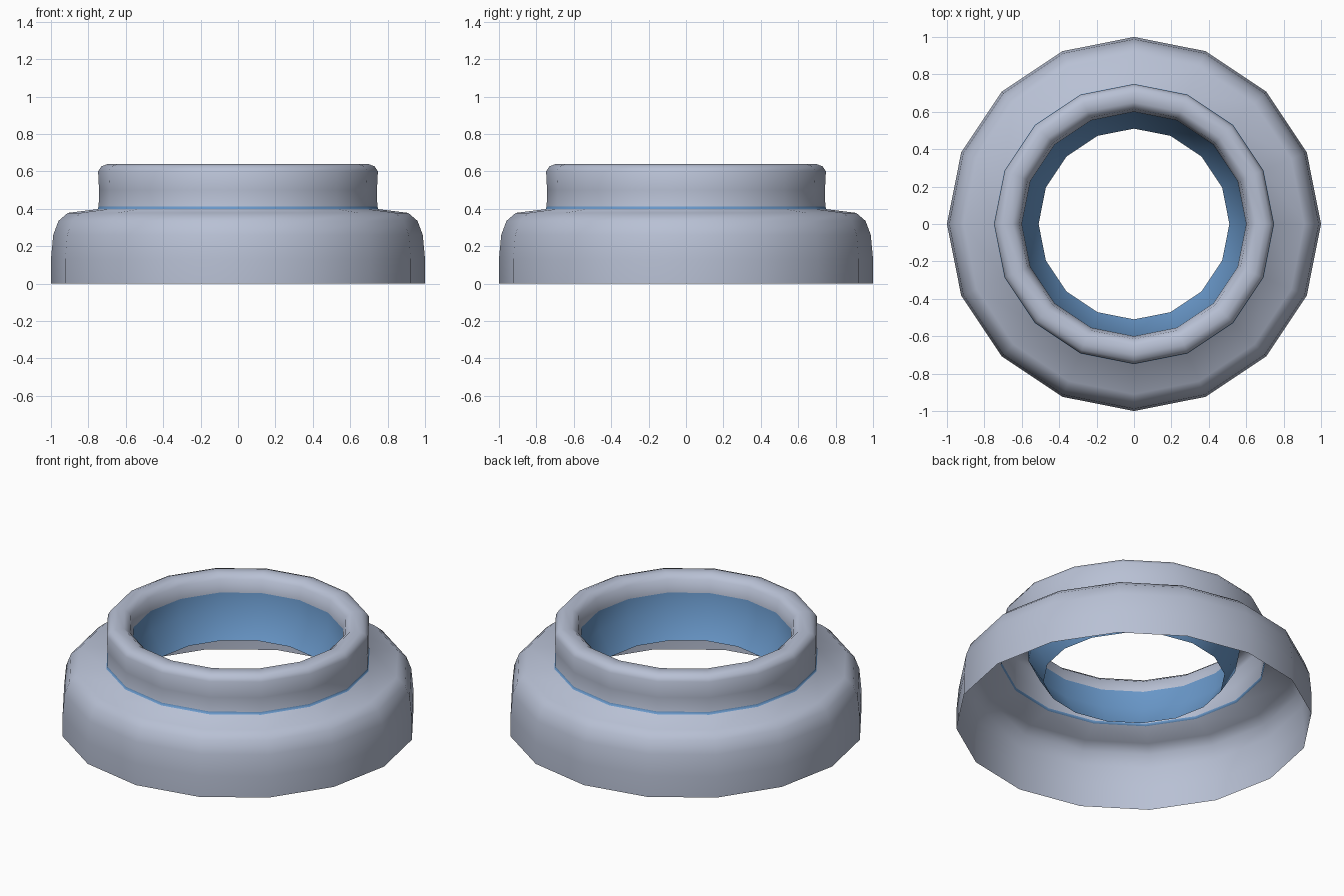
import bpy, bmesh, math

if "Cube" in bpy.data.objects:
    bpy.data.objects.remove(bpy.data.objects["Cube"])

def material(name, rgb):
    m = bpy.data.materials.new(name)
    m.diffuse_color = (*rgb, 1)
    m.use_nodes = True
    m.node_tree.nodes["Principled BSDF"].inputs["Base Color"].default_value = m.diffuse_color
    return m

grey = material("pale steel grey", (0.48, 0.53, 0.66))
blue = material("lining blue", (0.14, 0.31, 0.58))
SIDES = 16

def lathe(name, profile, mats, blue_rule=None, angle=80):
    """Revolve an open (radius, z) profile into a single-skin ring."""
    bm = bmesh.new()
    rings = [[bm.verts.new((r * math.cos(2 * math.pi * i / SIDES),
                            r * math.sin(2 * math.pi * i / SIDES), z))
              for i in range(SIDES)] for r, z in profile]
    for k in range(len(rings) - 1):
        a, b = rings[k], rings[k + 1]
        for i in range(SIDES):
            j = (i + 1) % SIDES
            f = bm.faces.new((a[i], a[j], b[j], b[i]))
            f.smooth = True
            if blue_rule and blue_rule(f.calc_center_median().z, k):
                f.material_index = 1
    me = bpy.data.meshes.new(name)
    bm.to_mesh(me)
    bm.free()
    for m in mats:
        me.materials.append(m)
    ob = bpy.data.objects.new(name, me)
    bpy.context.collection.objects.link(ob)
    return ob

# Outer shell: skirt, rounded shoulder, thin blue seam, collar and rolled lip,
# with the blue lining hanging down inside the opening
shell = [(1.0, 0), (1.0, 0.13), (0.988, 0.26), (0.96, 0.335), (0.91, 0.378),
         (0.75, 0.398), (0.745, 0.413), (0.743, 0.5), (0.748, 0.6),
         (0.73, 0.627), (0.70, 0.638), (0.65, 0.638), (0.615, 0.61),
         (0.60, 0.535), (0.595, 0.42), (0.51, 0.28)]
lathe("collar_ring", shell, [grey, blue], lambda z, k: k == 5 or k >= 13)
